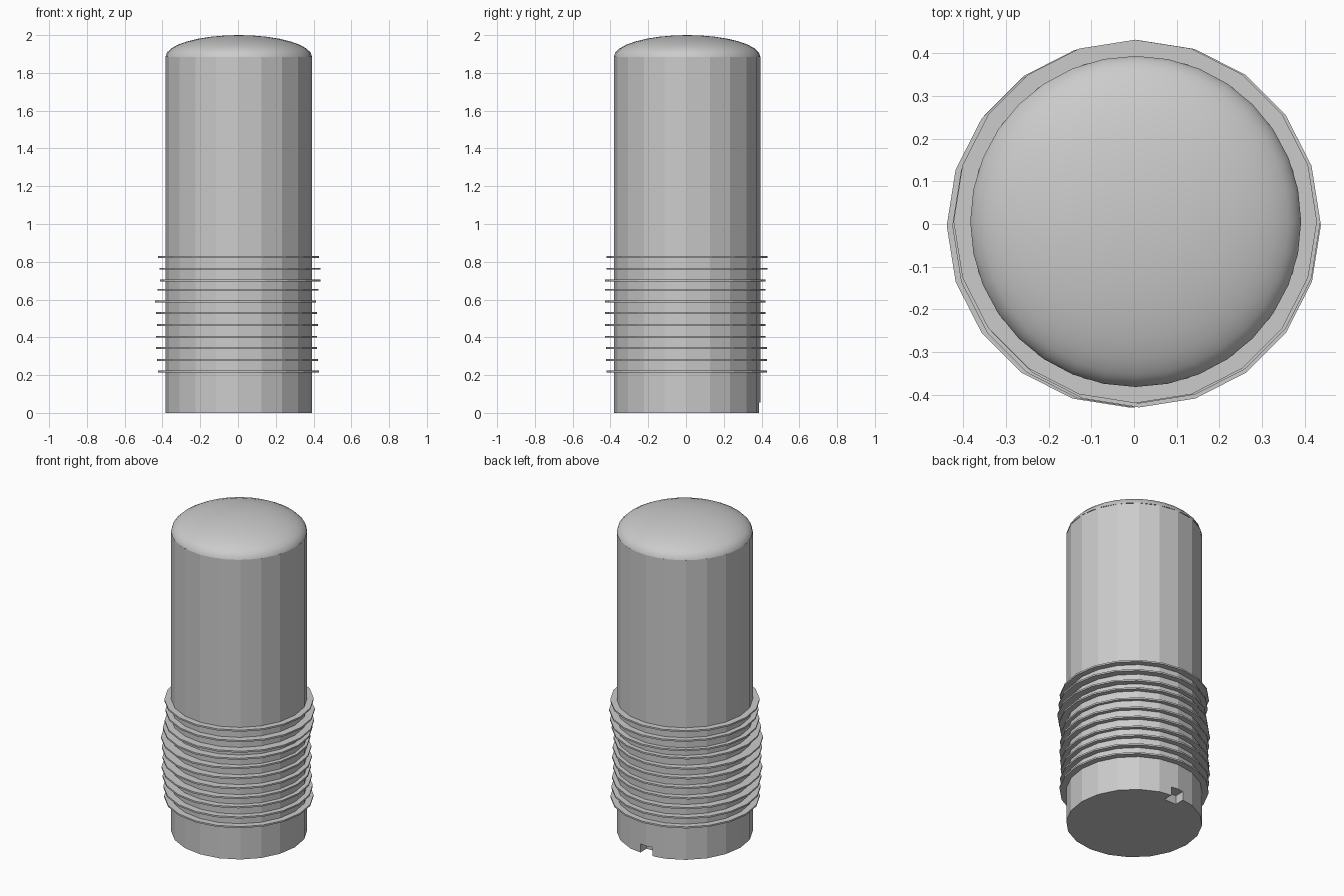
import bpy
from math import radians

if "Cube" in bpy.data.objects:
    bpy.data.objects.remove(bpy.data.objects["Cube"])

CX, CY, R = 0.004, 0.006, 0.388   # body axis and radius
BODY_TOP = 1.885


def disc(name, x, y, z0, z1, radius):
    bpy.ops.mesh.primitive_cylinder_add(vertices=20, radius=radius, depth=z1 - z0,
                                        location=(x, y, (z0 + z1) / 2))
    ob = bpy.context.object
    ob.name = name
    return ob


# Faceted cylindrical body
body = disc("body", CX, CY, 0, BODY_TOP, R)

# Small slot cut in the bottom edge at the back
bpy.ops.mesh.primitive_cube_add(size=1, location=(CX, 0.425, 0.0275))
cutter = bpy.context.object
cutter.name = "slot_cutter"
cutter.scale = (0.085, 0.20, 0.055)
cutter.location.z = 0.0175
cutter.scale.z = 0.075
bpy.context.view_layer.update()
cut = body.modifiers.new("slot", 'BOOLEAN')
cut.operation = 'DIFFERENCE'
cut.solver = 'EXACT'
cut.object = cutter
bpy.context.view_layer.objects.active = body
bpy.ops.object.modifier_apply(modifier=cut.name)
bpy.data.objects.remove(cutter)

# Smooth flattened dome on top
bpy.ops.mesh.primitive_uv_sphere_add(segments=32, ring_count=16, radius=1,
                                     location=(CX, CY, BODY_TOP))
dome = bpy.context.object
dome.name = "dome_top"
dome.scale = (R, R, 2.0 - BODY_TOP)
bpy.ops.object.mode_set(mode='EDIT')
bpy.ops.mesh.select_all(action='SELECT')
bpy.ops.mesh.bisect(plane_co=(CX, CY, BODY_TOP), plane_no=(0, 0, 1), clear_inner=True)
bpy.ops.object.mode_set(mode='OBJECT')
bpy.ops.object.shade_smooth_by_angle(angle=radians(40))

# Thin thread rings, each slightly off the axis: (height, x shift, y shift)
rings = [(0.22, 0.003, 0.004), (0.28, -0.002, 0.003), (0.343, -0.007, 0.003),
         (0.403, -0.009, -0.004), (0.466, -0.003, -0.004), (0.528, -0.007, -0.004),
         (0.59, -0.013, -0.004), (0.652, 0.0, -0.004), (0.70, 0.012, -0.004),
         (0.763, 0.011, 0.005), (0.826, 0.003, 0.006)]
for i, (z, x, y) in enumerate(rings):
    disc(f"thread_ring_{i + 1}", x, y, z - 0.005, z + 0.005, 0.426)
